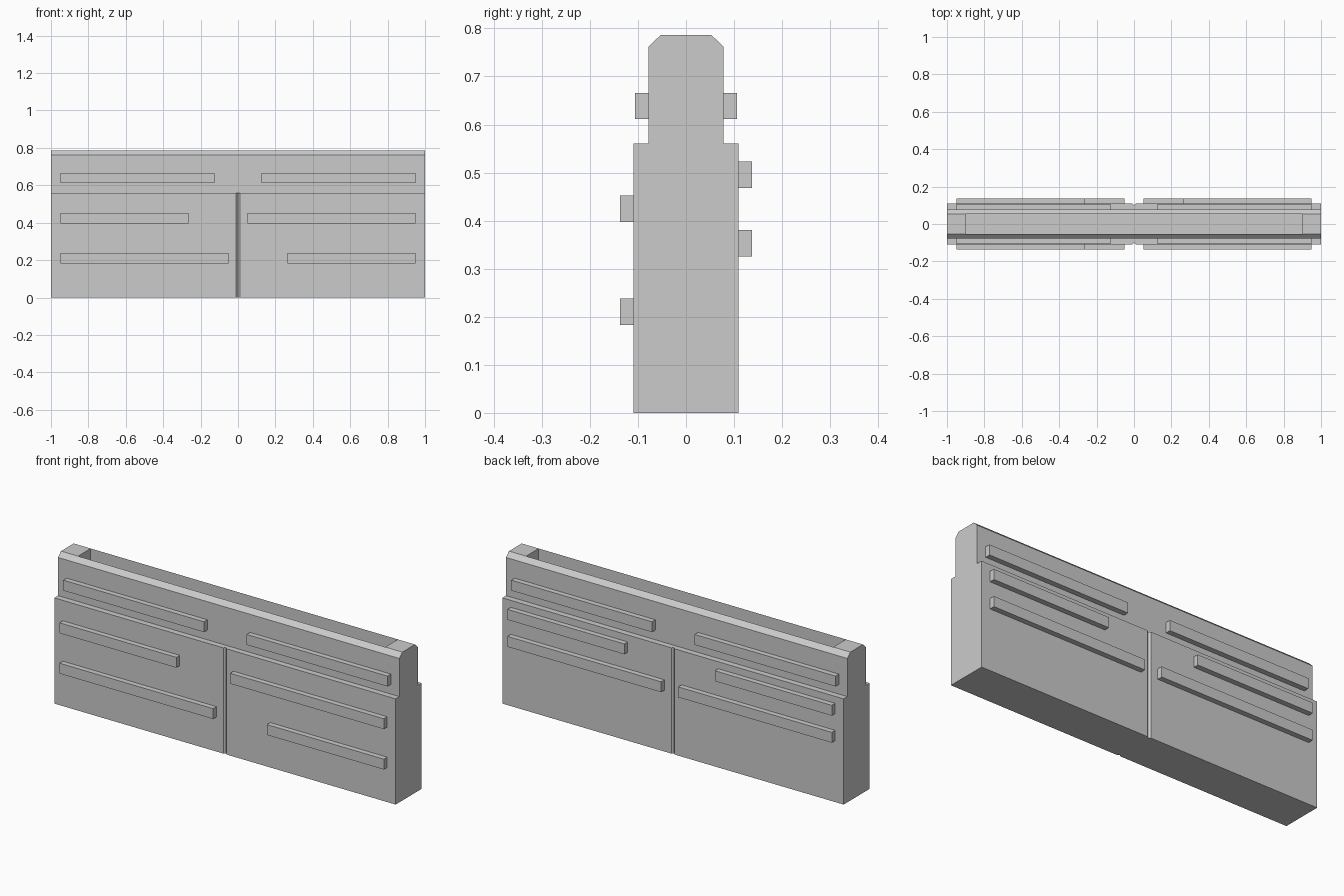
import bpy
import bmesh

cube = bpy.data.objects.get("Cube")
if cube:
    bpy.data.objects.remove(cube, do_unlink=True)

grey = bpy.data.materials.new("plain grey")
grey.use_nodes = True
colour = (0.6, 0.6, 0.6, 1)
grey.diffuse_color = colour
grey.node_tree.nodes["Principled BSDF"].inputs["Base Color"].default_value = colour


def make_object(name, bm):
    bmesh.ops.recalc_face_normals(bm, faces=bm.faces)
    mesh = bpy.data.meshes.new(name)
    bm.to_mesh(mesh)
    bm.free()
    mesh.materials.append(grey)
    obj = bpy.data.objects.new(name, mesh)
    bpy.context.collection.objects.link(obj)
    return obj


def prism(name, points, start, direction):
    """Extrude a flat outline, given as 3D points, along a direction."""
    bm = bmesh.new()
    face = bm.faces.new([bm.verts.new([a + b for a, b in zip(p, start)]) for p in points])
    result = bmesh.ops.extrude_face_region(bm, geom=[face])
    verts = [v for v in result["geom"] if isinstance(v, bmesh.types.BMVert)]
    bmesh.ops.translate(bm, verts=verts, vec=direction)
    return make_object(name, bm)


def box(name, x, y, z):
    outline = [(x[0], y[0], 0), (x[1], y[0], 0), (x[1], y[1], 0), (x[0], y[1], 0)]
    return prism(name, outline, (0, 0, z[0]), (0, 0, z[1] - z[0]))


def cut(target, cutter):
    cutter.hide_render = True
    cutter.hide_set(True)
    mod = target.modifiers.new(cutter.name, "BOOLEAN")
    mod.operation = "DIFFERENCE"
    mod.solver = "EXACT"
    mod.object = cutter
    bpy.context.view_layer.objects.active = target
    bpy.ops.object.modifier_apply(modifier=mod.name)
    bpy.data.objects.remove(cutter, do_unlink=True)


LOWER, UPPER, RIM = 0.109, 0.078, 0.053
LEDGE, SHOULDER, TOP = 0.56, 0.762, 0.786

# Wall body: stepped profile with chamfered rim
half = [(LOWER, 0), (LOWER, LEDGE), (UPPER, LEDGE), (UPPER, SHOULDER), (RIM, TOP)]
profile = half + [(-y, z) for y, z in reversed(half)]
wall = prism("wall_body", [(0, y, z) for y, z in profile], (-1, 0, 0), (2, 0, 0))

# Open trough along the top
cut(wall, box("trough_cutter", (-0.9, 0.9), (-RIM, RIM), (0.6, 0.9)))

# Shallow vertical groove in the middle of both faces
for side in (-1, 1):
    outline = [(-0.02, side * (LOWER + 0.01), 0), (0.02, side * (LOWER + 0.01), 0),
               (0, side * (LOWER - 0.01), 0)]
    cut(wall, prism("groove_cutter", outline, (0, 0, -0.1), (0, 0, LEDGE + 0.1)))

# Raised slats: name, side, wall depth, bottom, inner end at -x, inner end at +x
slats = [
    ("front_top", -1, UPPER, 0.611, 0.125, 0.125),
    ("front_middle", -1, LOWER, 0.397, 0.265, 0.05),
    ("front_lower", -1, LOWER, 0.183, 0.05, 0.265),
    ("back_top", 1, UPPER, 0.611, 0.125, 0.125),
    ("back_middle", 1, LOWER, 0.468, 0.265, 0.265),
    ("back_lower", 1, LOWER, 0.325, 0.05, 0.05),
]
for name, side, depth, bottom, right_end, left_end in slats:
    y = sorted((side * (depth - 0.005), side * (depth + 0.028)))
    z = (bottom, bottom + 0.055)
    box(name + "_right_slat", (-0.95, -right_end), y, z)
    box(name + "_left_slat", (left_end, 0.95), y, z)
